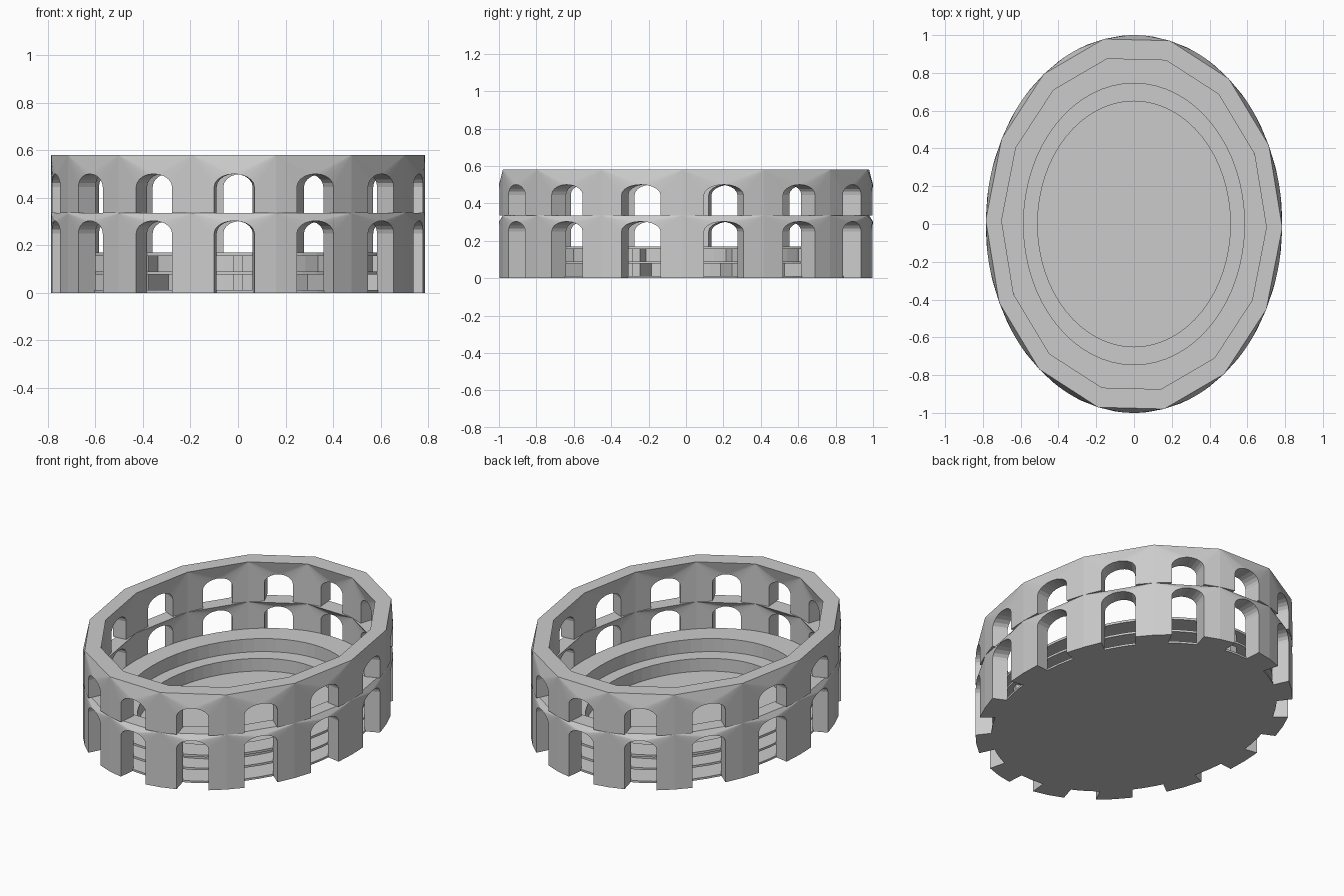
import bpy, bmesh
from math import sin, cos, pi

if "Cube" in bpy.data.objects:
    bpy.data.objects.remove(bpy.data.objects["Cube"])

RX, RY = 0.785, 1.0        # outer ellipse
INNER = 0.893              # inner wall scale
BAYS = 14
TURN = -0.02
HALF = 0.108               # arch half width, as an angle


def point(t, z, s):
    return (RX * s * cos(t), RY * s * sin(t), z)


def finish(name, bm):
    bmesh.ops.remove_doubles(bm, verts=bm.verts, dist=1e-5)
    bmesh.ops.recalc_face_normals(bm, faces=bm.faces)
    me = bpy.data.meshes.new(name)
    bm.to_mesh(me)
    bm.free()
    ob = bpy.data.objects.new(name, me)
    bpy.context.collection.objects.link(ob)
    return ob


def arcade(name, z0, z1, spring, crown, segs=10):
    """Ring of arched bays; arch edges follow the ellipse, rims stay straight."""
    bm = bmesh.new()
    step = 2 * pi / BAYS
    for k in range(BAYS):
        ta = k * step + TURN
        tb = ta + step
        mid = (ta + tb) / 2
        arch = [(mid - HALF, z0)]
        for i in range(segs + 1):
            a = pi * i / segs
            arch.append((mid - HALF * cos(a), spring + (crown - spring) * sin(a)))
        arch.append((mid + HALF, z0))
        sides = []
        for s in (1.0, INNER):
            def v(t, z):
                return bm.verts.new(point(t, z, s))
            ar = [v(*p) for p in arch]
            lb, lt, rb, rt = v(ta, z0), v(ta, z1), v(tb, z0), v(tb, z1)
            m = 1 + segs // 2
            bm.faces.new((lb, ar[0], ar[1], lt))
            bm.faces.new((rb, rt, ar[-2], ar[-1]))
            for i in range(1, m):
                bm.faces.new((lt, ar[i], ar[i + 1]))
            for i in range(m, len(ar) - 2):
                bm.faces.new((rt, ar[i], ar[i + 1]))
            bm.faces.new((lt, ar[m], rt))
            sides.append([lb] + ar + [rb, rt, lt])
        # soffit, pier bottoms and top rim join outer and inner faces
        o, n = sides
        cnt = len(o)
        for i in range(cnt):
            j = (i + 1) % cnt
            if i in (cnt - 1, cnt - 3):      # shared bay ends stay open
                continue
            bm.faces.new((o[i], o[j], n[j], n[i]))
    return finish(name, bm)


def ring(name, profile, segs=64):
    """Sweep a closed (scale, z) profile round the ellipse."""
    bm = bmesh.new()
    rows = [[bm.verts.new(point(2 * pi * k / segs, z, s)) for s, z in profile]
            for k in range(segs)]
    n = len(profile)
    for k in range(segs):
        a, b = rows[k], rows[(k + 1) % segs]
        for i in range(n):
            j = (i + 1) % n
            bm.faces.new((a[i], b[i], b[j], a[j]))
    return finish(name, bm)


def ribs(name, s0, s1, z0, z1, count=10, half=0.022):
    """Radial support walls under a seating tier."""
    bm = bmesh.new()
    for k in range(count):
        t = -pi / 2 + 2 * pi * k / count
        a, b = point(t, 0, s0), point(t, 0, s1)
        dx, dy = b[0] - a[0], b[1] - a[1]
        ln = (dx * dx + dy * dy) ** 0.5
        nx, ny = -dy / ln * half, dx / ln * half
        foot = [(a[0] + nx, a[1] + ny), (b[0] + nx, b[1] + ny),
                (b[0] - nx, b[1] - ny), (a[0] - nx, a[1] - ny)]
        lo = [bm.verts.new((x, y, z0)) for x, y in foot]
        hi = [bm.verts.new((x, y, z1)) for x, y in foot]
        bm.faces.new(lo)
        bm.faces.new(hi)
        for i in range(4):
            j = (i + 1) % 4
            bm.faces.new((lo[i], lo[j], hi[j], hi[i]))
    return finish(name, bm)


# Outer wall, two storeys
arcade("lower_arcade", 0.0, 0.335, 0.25, 0.303)
arcade("upper_arcade", 0.335, 0.58, 0.445, 0.5)

# Arena floor
bm = bmesh.new()
loops = [[bm.verts.new(point(2 * pi * k / 64, z, 0.9)) for k in range(64)] for z in (0.0, 0.012)]
for lp in loops:
    bm.faces.new(lp)
for k in range(64):
    j = (k + 1) % 64
    bm.faces.new((loops[0][k], loops[0][j], loops[1][j], loops[1][k]))
finish("arena_floor", bm)

# Seating tiers: slab with a riser on its inner edge
ring("lower_tier", [(0.65, 0.012), (0.65, 0.09), (0.893, 0.09), (0.893, 0.077),
                    (0.67, 0.077), (0.67, 0.012)])
ring("upper_tier", [(0.745, 0.09), (0.745, 0.17), (0.893, 0.17), (0.893, 0.156),
                    (0.765, 0.156), (0.765, 0.09)])
ribs("lower_tier_ribs", 0.66, 0.86, 0.012, 0.077)
ribs("upper_tier_ribs", 0.755, 0.86, 0.09, 0.156)
